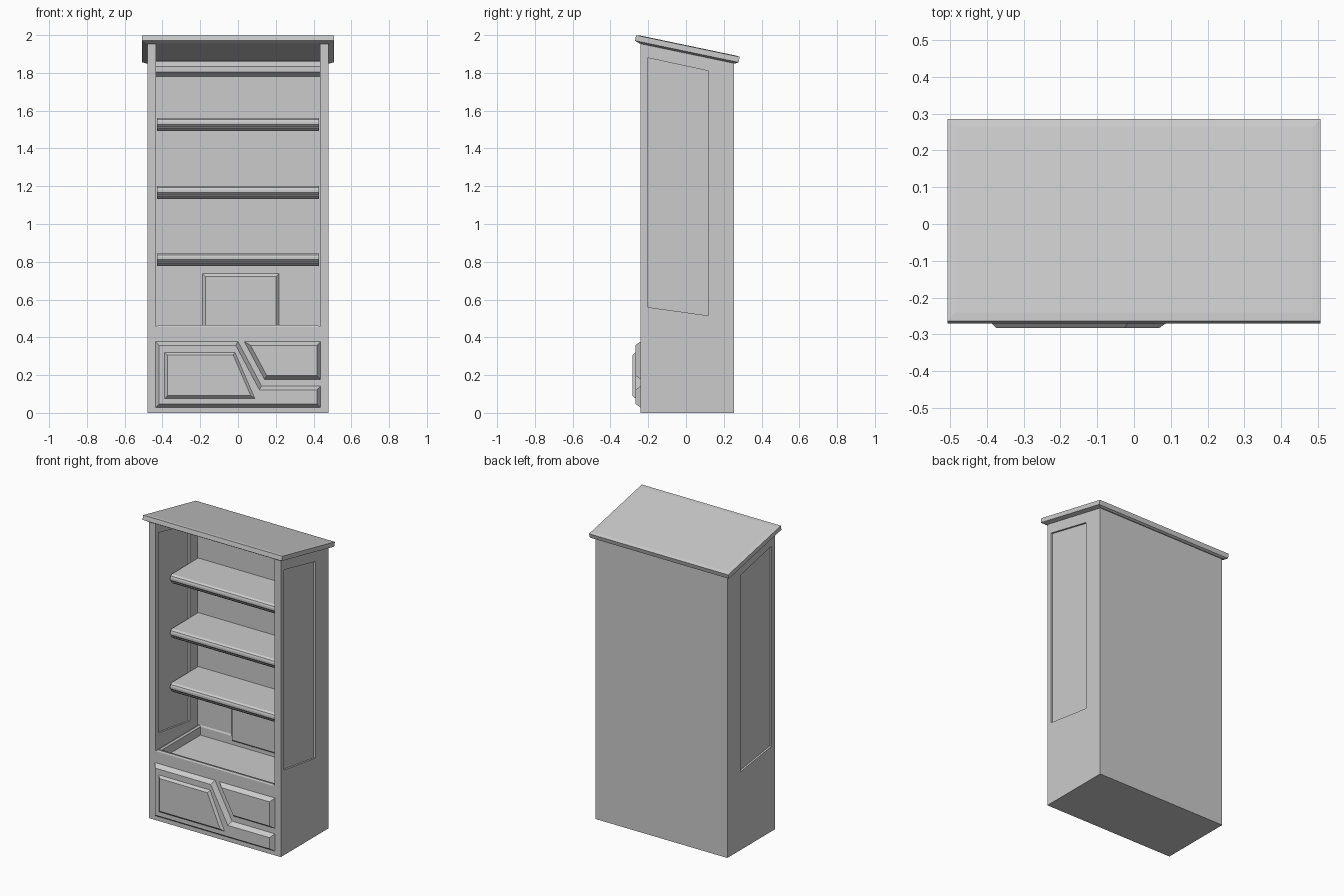
import bpy
import bmesh
from mathutils import Vector

cube = bpy.data.objects.get("Cube")
if cube:
    bpy.data.objects.remove(cube, do_unlink=True)

grey = bpy.data.materials.new("plain grey")
grey.use_nodes = True
GREY = (0.6, 0.6, 0.6, 1)
grey.diffuse_color = GREY
grey.node_tree.nodes["Principled BSDF"].inputs["Base Color"].default_value = GREY


def loft(name, rings):
    """Join matching rings of points with faces and cap both ends."""
    bm = bmesh.new()
    loops = [[bm.verts.new(p) for p in ring] for ring in rings]
    n = len(loops[0])
    for a, b in zip(loops, loops[1:]):
        for i in range(n):
            j = (i + 1) % n
            bm.faces.new((a[i], a[j], b[j], b[i]))
    bm.faces.new(loops[0])
    bm.faces.new(loops[-1])
    bmesh.ops.recalc_face_normals(bm, faces=bm.faces)
    mesh = bpy.data.meshes.new(name)
    bm.to_mesh(mesh)
    bm.free()
    mesh.materials.append(grey)
    obj = bpy.data.objects.new(name, mesh)
    bpy.context.collection.objects.link(obj)
    return obj


def along_x(name, profile, x0, x1):
    """Extrude a (y, z) profile sideways."""
    return loft(name, [[(x, y, z) for y, z in profile] for x in (x0, x1)])


def inset(points, t):
    """Shrink a counter-clockwise outline by t."""
    pts = [Vector(p) for p in points]
    out = []
    for i, p in enumerate(pts):
        a = (p - pts[i - 1]).normalized()
        b = (pts[(i + 1) % len(pts)] - p).normalized()
        na, nb = Vector((-a.y, a.x)), Vector((-b.y, b.x))
        out.append(p + (na + nb) * t / (1 + na.dot(nb)))
    return out


def raised_panel(name, outline, y_back, y_front, bevel):
    """Front-facing (x, z) panel with sloping edges."""
    return loft(name, [[(x, y_back, z) for x, z in outline],
                       [(x, y_front, z) for x, z in inset(outline, bevel)]])


def rect(x, y0, y1, z):
    return [(-x, y0, z), (x, y0, z), (x, y1, z), (-x, y1, z)]


def roof_z(y):
    return 1.904 - 0.209 * y


FRONT, BACK, INNER_BACK = -0.24, 0.255, 0.2
OUT, IN = 0.48, 0.435

# Side walls, with a sunken panel on both faces
wall = [(FRONT, 0), (BACK, 0), (BACK, roof_z(BACK)), (FRONT, roof_z(FRONT))]
sunk = [(-0.205, 0.56), (0.12, 0.515), (0.12, 1.81), (-0.205, 1.88)]
for side, name in ((1, "left_wall"), (-1, "right_wall")):
    steps = [(OUT - 0.012, sunk), (OUT, sunk), (OUT, wall),
             (IN, wall), (IN, sunk), (IN + 0.012, sunk)]
    loft(name, [[(side * x, y, z) for y, z in pts] for x, pts in steps])

# Back wall and the strip under the roof
along_x("back_wall", [(INNER_BACK, 0), (BACK, 0), (BACK, roof_z(BACK)),
                      (INNER_BACK, roof_z(INNER_BACK))], -IN, IN)
along_x("top_strip", [(0.17, 1.805), (INNER_BACK, 1.78),
                      (INNER_BACK, 1.86), (0.17, 1.835)], -IN, IN)

# Base with a sunken floor and raised rim
loft("base", [rect(IN, FRONT, INNER_BACK, 0),
              rect(IN, FRONT, INNER_BACK, 0.455),
              rect(0.42, FRONT + 0.005, INNER_BACK, 0.465),
              rect(0.41, -0.205, INNER_BACK - 0.005, 0.455),
              rect(0.41, -0.205, INNER_BACK - 0.005, 0.4)])

# Shelves with a moulded front edge
for i, top in enumerate((0.845, 1.2, 1.56)):
    nose = [(INNER_BACK, 0), (-0.075, 0), (-0.088, -0.008), (-0.092, -0.02),
            (-0.092, -0.034), (-0.08, -0.046), (-0.08, -0.052),
            (-0.06, -0.068), (INNER_BACK, -0.068)]
    along_x(f"shelf_{i + 1}", [(y, top + z) for y, z in nose], -0.43, 0.43)

# Plate on the inside of the back wall
raised_panel("back_plate", [(-0.187, 0.42), (0.217, 0.42), (0.217, 0.737),
                            (-0.187, 0.737)], INNER_BACK, 0.185, 0.015)

# Lower front panels
raised_panel("lower_front_panel",
             [(-0.437, 0.028), (0.437, 0.028), (0.437, 0.142), (0.125, 0.142),
              (0.0, 0.378), (-0.437, 0.378)], FRONT, -0.268, 0.02)
raised_panel("raised_front_plate",
             [(-0.39, 0.075), (0.092, 0.075), (-0.015, 0.322), (-0.39, 0.322)],
             -0.266, -0.283, 0.016)
raised_panel("upper_front_panel",
             [(0.14, 0.178), (0.437, 0.178), (0.437, 0.378), (0.033, 0.378)],
             FRONT, -0.268, 0.02)

# Sloping roof with chamfered edges
rings = []
for x, y0, y1, h in ((0.483, -0.246, 0.262, 0), (0.507, -0.27, 0.277, 0.01),
                     (0.507, -0.264, 0.285, 0.04), (0.485, -0.24, 0.262, 0.043)):
    rings.append([(px, py, roof_z(py) + h) for px, py, _ in rect(x, y0, y1, 0)])
loft("roof", rings)
